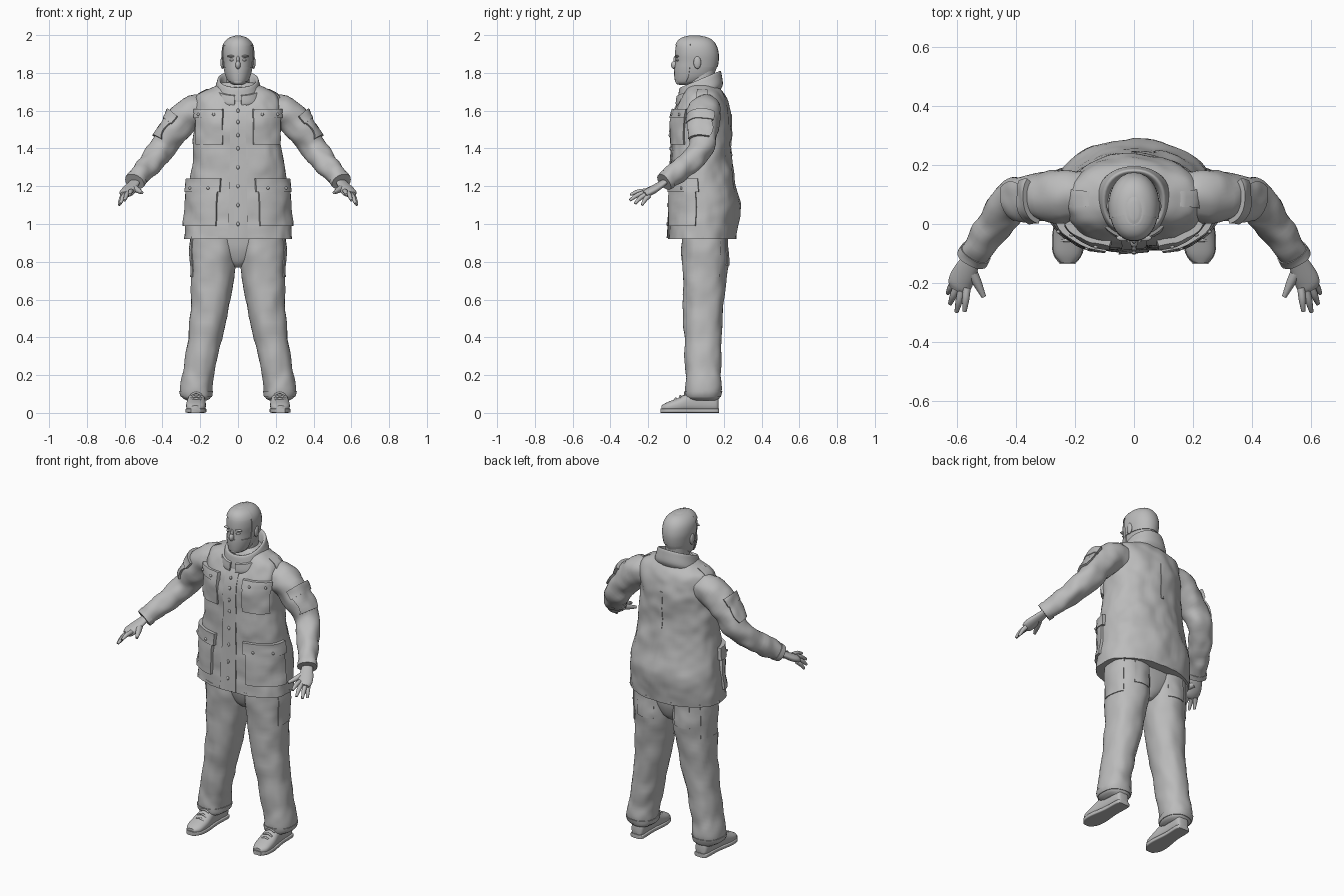
import bpy, bmesh, math
from mathutils import Vector, noise

if "Cube" in bpy.data.objects:
    bpy.data.objects.remove(bpy.data.objects["Cube"])

grey = bpy.data.materials.new("cloth_grey")
grey.diffuse_color = (0.5, 0.5, 0.5, 1)
grey.use_nodes = True
grey.node_tree.nodes["Principled BSDF"].inputs["Base Color"].default_value = grey.diffuse_color


def finish(name, bm, side=1, angle=50):
    """Turn a bmesh into a smooth shaded object, mirrored in x when side is -1."""
    for v in bm.verts:
        v.co.x *= side
    bmesh.ops.recalc_face_normals(bm, faces=bm.faces)
    me = bpy.data.meshes.new(name)
    bm.to_mesh(me)
    bm.free()
    me.materials.append(grey)
    ob = bpy.data.objects.new(name, me)
    bpy.context.collection.objects.link(ob)
    bpy.ops.object.select_all(action='DESELECT')
    ob.select_set(True)
    bpy.context.view_layer.objects.active = ob
    bpy.ops.object.shade_smooth_by_angle(angle=math.radians(angle))
    return ob


def spline(rows, t):
    """Catmull-Rom value of a list of tuples at index t."""
    n = len(rows) - 1
    t = max(0, min(n, t))
    i = min(int(t), n - 1)
    f = t - i
    a, b, c, d = (rows[max(0, min(n, k))] for k in (i - 1, i, i + 1, i + 2))
    return [0.5 * (2 * q + (r - p) * f + (2 * p - 5 * q + 4 * r - s) * f * f
                   + (3 * q - p - 3 * r + s) * f ** 3) for p, q, r, s in zip(a, b, c, d)]


def power(v, e):
    return math.copysign(abs(v) ** (2 / e), v)


def body(rows, e_front=2.2, e_back=2.2, fold=0, lying=False, tilt=0):
    """Surface of stacked ovals; rows are (height, cx, cy, half x, half y)."""
    def surf(deg, t, off=0):
        h, cx, cy, hx, hy = spline(rows, t)
        a = math.radians(deg)
        e = e_front if math.sin(a) < 0 else e_back
        if fold:
            q = Vector((cx + hx * math.cos(a), cy + hy * math.sin(a), h * 0.8))
            off += fold * (noise.noise(q * 11) + 0.5 * noise.noise(q * 23))
        x = cx + (hx + off) * power(math.cos(a), e)
        y = cy + (hy + off) * power(math.sin(a), e)
        return Vector((x, h, y)) if lying else Vector((x, y, h + tilt * (y - cy)))
    surf.n = len(rows) - 1
    surf.rows = rows
    return surf


def tube(path, fold=0, flat=1):
    """Surface of a tube; path rows are (x, y, z, radius), flat thins it vertically."""
    def surf(deg, t, off=0):
        *c, r = spline(path, t)
        lo, hi = spline(path, t - 0.05), spline(path, t + 0.05)
        d = (Vector(hi[:3]) - Vector(lo[:3])).normalized()
        s = d.cross(Vector((0, 0, 1))).normalized()
        a = math.radians(deg)
        out = s * math.cos(a) + s.cross(d) * (math.sin(a) * flat)
        p = Vector(c) + out * r
        return p + out * (off + (fold * noise.noise(p * 16) if fold else 0))
    surf.n = len(path) - 1
    return surf


def at(surf, z):
    """Row index of a surface at a given height."""
    lo, hi = 0, surf.n
    for _ in range(24):
        mid = (lo + hi) / 2
        lo, hi = (mid, hi) if spline(surf.rows, mid)[0] < z else (lo, mid)
    return lo


def skin(name, surf, side=1, nu=32, per=4):
    """Closed object over the whole surface."""
    bm = bmesh.new()
    nv = surf.n * per
    g = [[bm.verts.new(surf(360 * i / nu, j / per)) for i in range(nu)] for j in range(nv + 1)]
    for j in range(nv):
        for i in range(nu):
            k = (i + 1) % nu
            bm.faces.new((g[j][i], g[j][k], g[j + 1][k], g[j + 1][i]))
    bm.faces.new(g[0])
    bm.faces.new(g[-1])
    return finish(name, bm, side)


def panel(name, surf, u0, u1, v0, v1, thick, side=1, n=10):
    """Raised patch that follows a surface, with walls sunk into it."""
    bm = bmesh.new()
    g = []
    for j in range(-1, n + 2):
        row = []
        for i in range(-1, n + 2):
            rim = i in (-1, n + 1) or j in (-1, n + 1)
            u = u0 + (u1 - u0) * max(0, min(n, i)) / n
            v = v0 + (v1 - v0) * max(0, min(n, j)) / n
            row.append(bm.verts.new(surf(u, v, -0.008 if rim else thick)))
        g.append(row)
    for j in range(n + 2):
        for i in range(n + 2):
            bm.faces.new((g[j][i], g[j][i + 1], g[j + 1][i + 1], g[j + 1][i]))
    bmesh.ops.remove_doubles(bm, verts=bm.verts, dist=1e-5)
    return finish(name, bm, side)


def ball(name, c, size, side=1):
    bm = bmesh.new()
    bmesh.ops.create_uvsphere(bm, u_segments=14, v_segments=9, radius=1)
    for v in bm.verts:
        v.co = Vector([a + b * s for a, b, s in zip(c, v.co, size)])
    return finish(name, bm, side)


# Jacket
coat = body([(.92, 0, .088, .285, .18), (1.0, 0, .095, .281, .183), (1.1, 0, .1, .273, .187),
             (1.2, 0, .091, .26, .174), (1.3, 0, .084, .247, .163), (1.4, 0, .08, .235, .159),
             (1.5, 0, .08, .228, .159), (1.58, 0, .084, .232, .153), (1.64, 0, .09, .23, .133),
             (1.685, 0, .092, .21, .112), (1.72, 0, .09, .145, .09), (1.75, 0, .09, .08, .07)],
            2.7, 1.98, fold=.009)
skin("jacket", coat, nu=72, per=6)


def coat_panel(name, u0, u1, z0, z1, thick, side=1):
    return panel(name, coat, u0, u1, at(coat, z0), at(coat, z1), thick, side)


coat_panel("front_placket", -95.5, -84.5, .925, 1.66, .006)
coat_panel("back_pleat", 88, 92, 1.36, 1.58, .004)
coat_panel("jacket_hem", -180, 180, .92, .935, .003)
for z in (1.0, 1.1, 1.2, 1.3, 1.4, 1.47, 1.54, 1.6):
    ball("front_button", coat(-90, at(coat, z), .007), (.008, .006, .011))

# Collar with two wings folded down at the front
collar = body([(1.665, 0, .075, .118, .108), (1.69, 0, .075, .128, .12), (1.735, 0, .075, .116, .115),
               (1.765, 0, .075, .106, .108), (1.757, 0, .075, .092, .094), (1.70, 0, .075, .08, .08)],
              tilt=.42)
skin("collar", collar, nu=40)

# Head
skin("neck", body([(1.64, 0, .08, .07, .07), (1.74, 0, .08, .062, .068), (1.82, 0, .09, .06, .065)]))
head = body([(1.737, 0, -.005, .022, .03), (1.75, 0, .018, .045, .07), (1.78, 0, .04, .063, .098),
             (1.82, 0, .05, .074, .11), (1.86, 0, .056, .079, .113), (1.9, 0, .056, .083, .114),
             (1.94, 0, .053, .079, .107), (1.968, 0, .05, .065, .092), (1.986, 0, .048, .043, .068),
             (1.997, 0, .045, .015, .03)], 2.1, 2.1)
skin("head", head, nu=40)
panel("face_mask", head, -165, -15, at(head, 1.755), at(head, 1.83), .004)
panel("back_hair", head, -18, 198, at(head, 1.83), at(head, 1.993), .004, n=16)
panel("front_hair", head, -165, -15, at(head, 1.945), at(head, 1.993), .004, n=16)
ball("nose", (0, -.06, 1.842), (.014, .02, .022))
ball("nose_bridge", (0, -.053, 1.868), (.009, .014, .024))
ball("chin", (0, -.035, 1.752), (.026, .02, .015))
for s in (1, -1):
    ball("ear", (.083, .06, 1.855), (.01, .02, .034), s)
    ball("brow", (.034, -.047, 1.888), (.026, .011, .006), s)
    ball("eye", (.032, -.043, 1.868), (.014, .012, .007), s)

# Hips
skin("hips", body([(.77, 0, .1, .02, .05), (.8, 0, .1, .07, .078), (.86, 0, .1, .14, .1),
                   (.92, 0, .1, .2, .108), (.97, 0, .1, .22, .112)], 2.4, 2.4))

sleeve_path = [(.15, .095, 1.607, .08), (.25, .095, 1.587, .089), (.333, .09, 1.502, .079),
               (.398, .085, 1.41, .07), (.452, .035, 1.34, .063), (.505, -.05, 1.272, .056),
               (.546, -.118, 1.222, .048)]
fingers = [((.565, -.215, 1.175), (.573, -.295, 1.155)), ((.583, -.225, 1.165), (.6, -.297, 1.125)),
           ((.6, -.215, 1.155), (.622, -.27, 1.108)), ((.608, -.195, 1.15), (.63, -.234, 1.1))]

for s in (1, -1):
    # Pockets with flaps and studs
    coat_panel("chest_pocket", -76, -26, 1.42, 1.58, .013, s)
    coat_panel("chest_pocket_flap", -77, -25, 1.56, 1.61, .019, s)
    coat_panel("hip_pocket", -73, -8, .99, 1.19, .013, s)
    coat_panel("hip_pocket_flap", -76, -4, 1.17, 1.24, .019, s)
    for u, z, off in ((-66, 1.58, .02), (-38, 1.58, .02), (-62, 1.19, .02), (-30, 1.19, .02)):
        ball("pocket_stud", coat(u, at(coat, z), off), (.008, .006, .008), s)

    # Sleeves, cuffs, sleeve pockets and shoulder straps
    sleeve = tube(sleeve_path, fold=.012)
    skin("sleeve", sleeve, s, per=6)
    panel("cuff", sleeve, 0, 360, 5.6, 6, .004, s, n=24)
    panel("sleeve_pocket", sleeve, 30, 125, 1.7, 2.8, .012, s)
    panel("sleeve_pocket_flap", sleeve, 25, 130, 1.55, 1.95, .017, s)
    coat_panel("shoulder_strap", -12, 12, 1.65, 1.715, .008, s)

    # Hands
    skin("palm", tube([(.542, -.107, 1.228, .028), (.56, -.14, 1.204, .036), (.58, -.18, 1.178, .042),
                       (.59, -.208, 1.163, .04), (.596, -.222, 1.157, .03)], flat=.5), s, nu=20)
    for a, b in fingers:
        m = [(p + q) / 2 for p, q in zip(a, b)]
        m[2] += .006
        skin("finger", tube([(*a, .013), (*m, .012), (*b, .007)]), s, nu=10)
    skin("thumb", tube([(.555, -.15, 1.195, .02), (.532, -.195, 1.18, .016),
                        (.508, -.246, 1.165, .008)]), s, nu=10)

    # Trouser legs with thigh pockets
    leg = body([(.065, .222, .095, .05, .07), (.085, .222, .092, .076, .09), (.14, .22, .092, .084, .098),
                (.25, .203, .09, .084, .094), (.42, .172, .09, .092, .1), (.6, .143, .092, .102, .11),
                (.75, .13, .098, .117, .118), (.86, .126, .098, .124, .122), (.97, .122, .1, .12, .12)],
               2.2, 2.2, fold=.008)
    skin("trouser_leg", leg, s, nu=40, per=6)
    panel("thigh_pocket", leg, -25, 40, at(leg, .72), at(leg, .93), .005, s)
    panel("seat_pocket", leg, 70, 115, at(leg, .78), at(leg, .93), .004, s)
    panel("trouser_hem", leg, 0, 360, at(leg, .085), at(leg, .115), .004, s, n=24)
    panel("collar_wing", collar, -84, -40, .1, 1.9, .01, s)

    # Shoes
    skin("shoe", body([(.172, .215, .045, .02, .03), (.158, .215, .052, .038, .046),
                       (.08, .218, .062, .042, .058), (.02, .22, .058, .046, .053),
                       (-.04, .222, .042, .052, .038), (-.1, .224, .03, .047, .026),
                       (-.13, .225, .024, .024, .015)], 2.6, 2.3, lying=True), s)
    skin("shoe_sole", body([(.176, .215, .012, .025, .012), (.16, .215, .012, .042, .012),
                            (.06, .218, .012, .043, .012), (-.04, .222, .012, .055, .012),
                            (-.1, .224, .012, .05, .012), (-.136, .225, .012, .025, .012)],
                           6, 6, lying=True), s)
    for y, z in ((-.005, .107), (-.03, .09), (-.055, .076)):
        skin("shoe_lace", tube([(.192, y, z - .012, .005), (.221, y, z, .006), (.25, y, z - .012, .005)]),
             s, nu=8)
